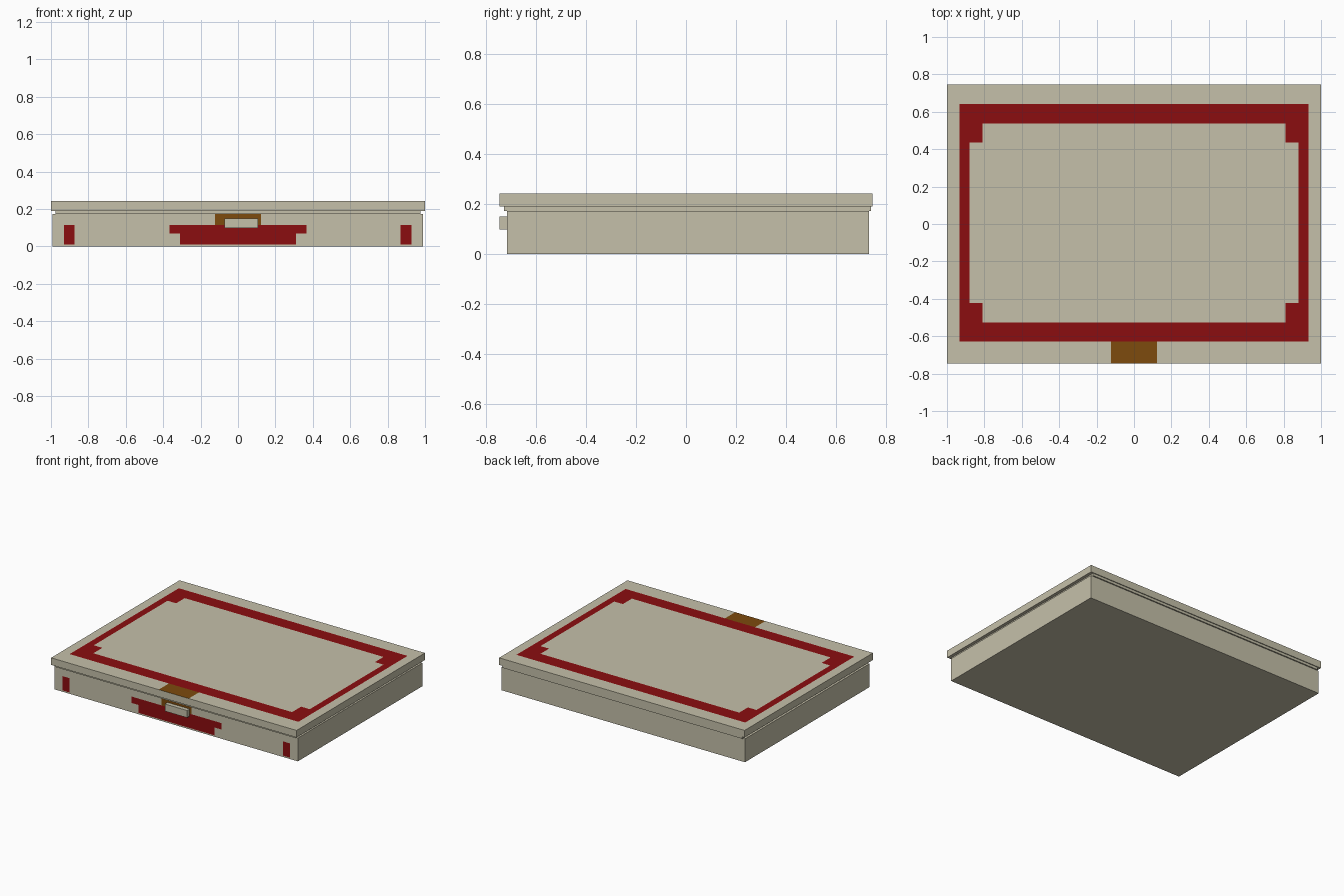
import bpy, bmesh
from mathutils import Vector

if "Cube" in bpy.data.objects:
    bpy.data.objects.remove(bpy.data.objects["Cube"])


def material(name, color):
    m = bpy.data.materials.new(name)
    m.diffuse_color = (*color, 1)
    m.use_nodes = True
    m.node_tree.nodes["Principled BSDF"].inputs["Base Color"].default_value = m.diffuse_color
    return m


BEIGE = material("beige shell", (0.56, 0.53, 0.40))
RED = material("dark red", (0.26, 0.004, 0.005))
BROWN = material("brown", (0.205, 0.069, 0.004))


def box(name, lo, hi, cuts=((), (), ()), rule=None):
    """Box from corner to corner, sliced at the cut positions, coloured by rule."""
    bm = bmesh.new()
    bmesh.ops.create_cube(bm, size=1)
    for v in bm.verts:
        v.co = [lo[i] if v.co[i] < 0 else hi[i] for i in range(3)]
    for axis, places in enumerate(cuts):
        normal = Vector([float(i == axis) for i in range(3)])
        for p in places:
            bmesh.ops.bisect_plane(bm, geom=bm.verts[:] + bm.edges[:] + bm.faces[:],
                                   plane_co=normal * p, plane_no=normal)
    bm.normal_update()
    if rule:
        for f in bm.faces:
            f.material_index = rule(f.calc_center_median(), f.normal)
    mesh = bpy.data.meshes.new(name)
    bm.to_mesh(mesh)
    bm.free()
    for m in (BEIGE, RED, BROWN):
        mesh.materials.append(m)
    ob = bpy.data.objects.new(name, mesh)
    bpy.context.collection.objects.link(ob)
    return ob


# Lid top: red frame with square corner blocks and a brown latch patch
def lid_color(c, n):
    if n.z < 0.5:
        return 0
    x = abs(c.x)
    if x < 0.932 and -0.628 < c.y < 0.642:
        rim = x > 0.88 or c.y > 0.537 or c.y < -0.527
        corner = x > 0.81 and (c.y > 0.437 or c.y < -0.422)
        return 1 if rim or corner else 0
    if -0.123 < c.x < 0.122 and c.y < -0.628:
        return 2
    return 0


# Base front: red centre panel, two red end marks, brown latch patch
def base_color(c, n):
    if n.y > -0.5:
        return 0
    if -0.123 < c.x < 0.122 and c.z > 0.115:
        return 2
    if 0.01 < c.z < 0.115:
        if -0.93 < c.x < -0.873 or 0.87 < c.x < 0.927:
            return 1
        if abs(c.x) < (0.31 if c.z < 0.068 else 0.367):
            return 1
    return 0


box("lid", (-1, -0.747, 0.19), (1, 0.747, 0.242),
    ((-0.932, -0.88, -0.81, -0.123, 0.122, 0.81, 0.88, 0.932),
     (-0.628, -0.527, -0.422, 0.437, 0.537, 0.642), ()), lid_color)
box("lid_lip", (-0.977, -0.728, 0.172), (0.977, 0.741, 0.19))
box("base_tray", (-0.993, -0.717, 0), (0.99, 0.732, 0.172),
    ((-0.93, -0.873, -0.367, -0.31, -0.123, 0.122, 0.31, 0.367, 0.87, 0.927),
     (), (0.01, 0.068, 0.115)), base_color)
box("latch", (-0.072, -0.747, 0.097), (0.108, -0.717, 0.15))
